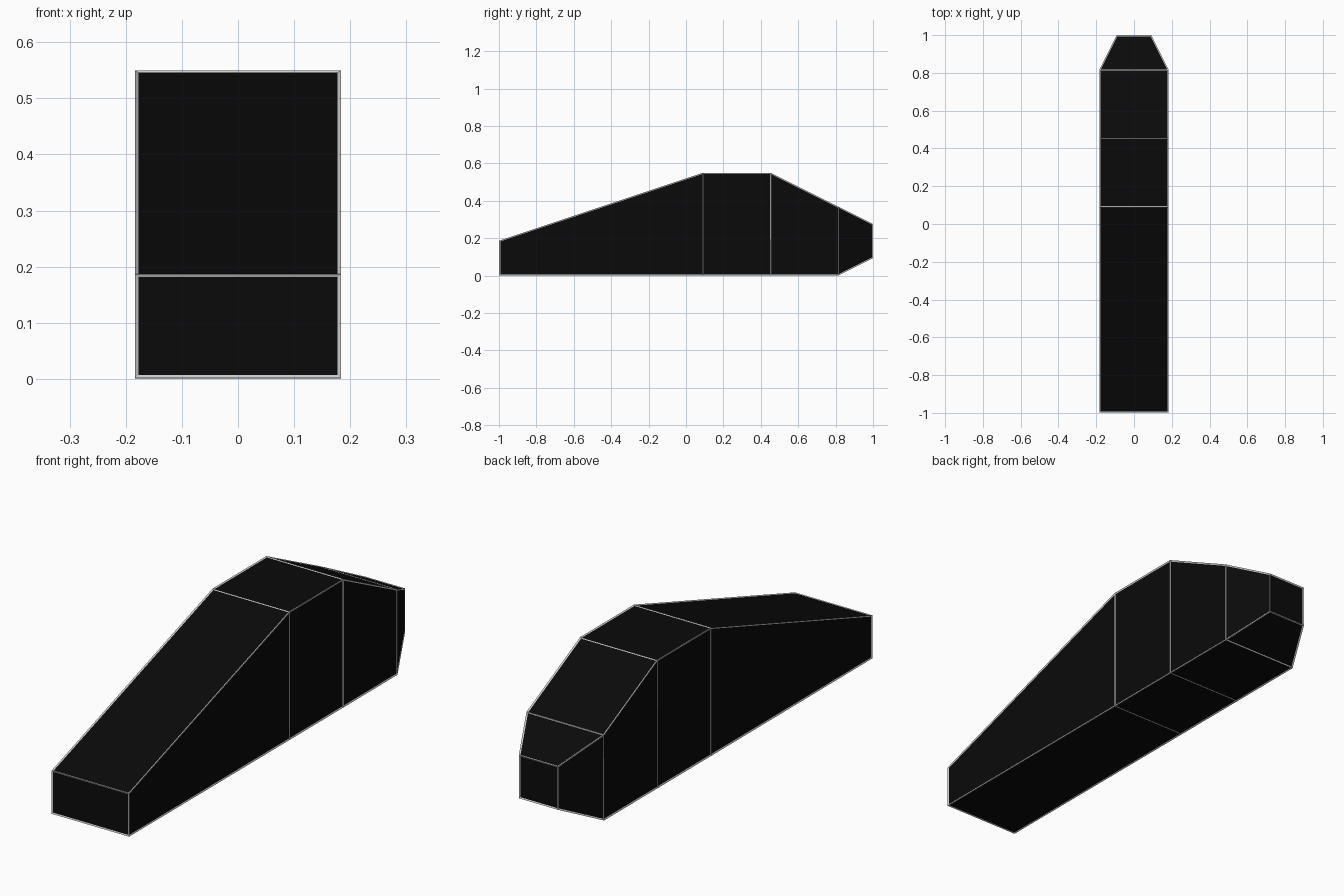
import bpy, bmesh

if "Cube" in bpy.data.objects:
    bpy.data.objects.remove(bpy.data.objects["Cube"])

U = 2 / 11.04      # one design unit
T = 0.04 * U       # edge strip thickness

# Cross-sections along the body: y, half width, bottom, top (design units)
STATIONS = [(-5.5, 1, 0, 1), (0.5, 1, 0, 3), (2.5, 1, 0, 3),
            (4.5, 1, 0, 2), (5.5, 0.5, 0.5, 1.5)]


def make_body(name):
    bm = bmesh.new()
    rings = []
    for y, w, lo, hi in STATIONS:
        corners = [(-w, lo), (w, lo), (w, hi), (-w, hi)]
        rings.append([bm.verts.new((x * U, y * U, z * U + T / 2))
                      for x, z in corners])
    for a, b in zip(rings, rings[1:]):
        for i in range(4):
            j = (i + 1) % 4
            bm.faces.new((a[i], a[j], b[j], b[i]))
    bm.faces.new(rings[0])
    bm.faces.new(rings[-1])
    bmesh.ops.recalc_face_normals(bm, faces=bm.faces)
    mesh = bpy.data.meshes.new(name)
    bm.to_mesh(mesh)
    bm.free()
    obj = bpy.data.objects.new(name, mesh)
    bpy.context.collection.objects.link(obj)
    return obj


# Black body panels
panels = make_body("body_panels")
black = bpy.data.materials.new("black")
black.diffuse_color = (0.003, 0.003, 0.003, 1)
black.use_nodes = True
black.node_tree.nodes["Principled BSDF"].inputs["Base Color"].default_value = black.diffuse_color
panels.data.materials.append(black)

# Grey raised strips along every panel edge
strips = make_body("edge_strips")
wire = strips.modifiers.new("strips", "WIREFRAME")
wire.thickness = T
wire.offset = 0
wire.use_even_offset = True
wire.use_replace = True
